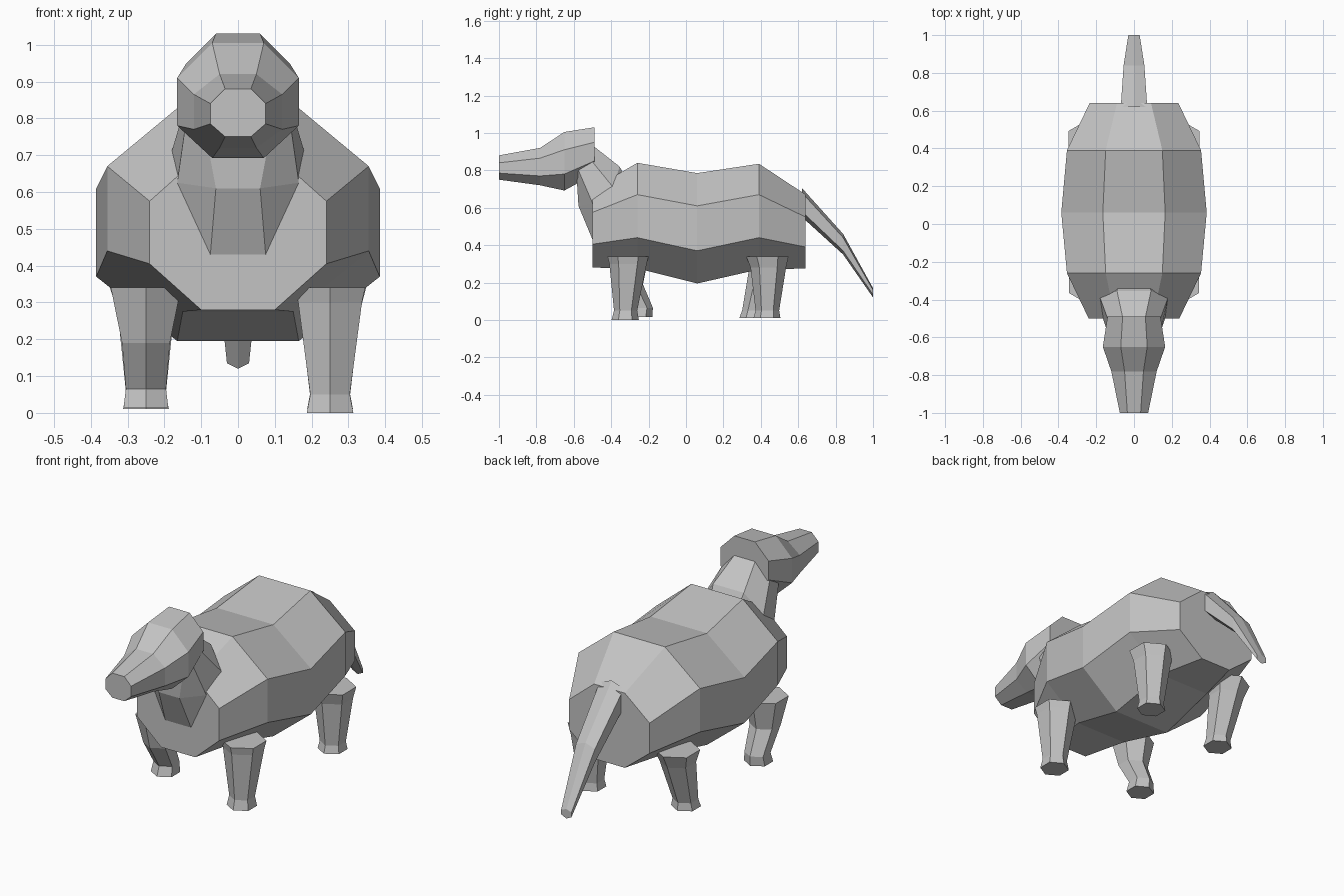
import bpy
import bmesh
import math

default_cube = bpy.data.objects.get("Cube")
if default_cube:
    bpy.data.objects.remove(default_cube, do_unlink=True)

GREY = (0.55, 0.55, 0.55, 1.0)
material = bpy.data.materials.new("plain grey")
material.use_nodes = True
material.diffuse_color = GREY
shader = next(n for n in material.node_tree.nodes if n.type == "BSDF_PRINCIPLED")
shader.inputs["Base Color"].default_value = GREY
shader.inputs["Roughness"].default_value = 0.8


def loft(name, rings):
    """Join closed rings of points into a capped, flat-shaded tube."""
    bm = bmesh.new()
    loops = [[bm.verts.new(point) for point in ring] for ring in rings]
    count = len(loops[0])
    for lower, upper in zip(loops, loops[1:]):
        for i in range(count):
            j = (i + 1) % count
            bm.faces.new((lower[i], lower[j], upper[j], upper[i]))
    bm.faces.new(loops[0])
    bm.faces.new(loops[-1])
    bmesh.ops.recalc_face_normals(bm, faces=bm.faces)
    mesh = bpy.data.meshes.new(name)
    bm.to_mesh(mesh)
    bm.free()
    mesh.materials.append(material)
    obj = bpy.data.objects.new(name, mesh)
    bpy.context.collection.objects.link(obj)
    return obj


def mirrored(half):
    """Complete a half ring, listed from top to bottom, across x = 0."""
    return half + [(-x, y, z) for x, y, z in reversed(half) if x > 0]


def octagon(y, inner, outer, top, upper, lower, bottom):
    """Upright eight-sided section at a given depth."""
    return mirrored([(inner, y, top), (outer, y, upper),
                     (outer, y, lower), (inner, y, bottom)])


def hexagon(x, y, z, radius):
    """Level six-sided leg section with corners facing front and back."""
    return [(x + radius * math.sin(i * math.pi / 3),
             y + radius * math.cos(i * math.pi / 3), z) for i in range(6)]


# Barrel-shaped body with raised shoulders and hips
loft("body", [
    octagon(-0.5, 0.10, 0.24, 0.70, 0.575, 0.405, 0.28),
    octagon(-0.26, 0.15, 0.355, 0.84, 0.67, 0.44, 0.275),
    octagon(0.06, 0.165, 0.385, 0.785, 0.61, 0.37, 0.195),
    octagon(0.39, 0.15, 0.355, 0.835, 0.67, 0.44, 0.27),
    octagon(0.64, 0.09, 0.235, 0.67, 0.55, 0.39, 0.275),
])

# Head tapering into a long snout
loft("head", [
    octagon(-1.0, 0.035, 0.075, 0.88, 0.84, 0.785, 0.75),
    octagon(-0.78, 0.05, 0.12, 0.92, 0.865, 0.77, 0.72),
    octagon(-0.65, 0.07, 0.165, 1.005, 0.91, 0.78, 0.692),
    octagon(-0.49, 0.06, 0.14, 1.03, 0.95, 0.85, 0.78),
])

# Bent neck running from the chest up into the head
loft("neck", [
    mirrored([(0.07, -0.28, 0.68), (0.14, -0.33, 0.56),
              (0.11, -0.48, 0.45), (0.075, -0.5, 0.43)]),
    mirrored([(0.09, -0.355, 0.82), (0.18, -0.39, 0.71),
              (0.165, -0.5, 0.625), (0.06, -0.575, 0.61)]),
    mirrored([(0.06, -0.495, 0.93), (0.14, -0.5, 0.845),
              (0.14, -0.575, 0.80), (0.09, -0.585, 0.77)]),
])

# Drooping tail with a ridge along the top and bottom
loft("tail", [
    mirrored([(0, y, top), (width, y, upper), (width, y, lower), (0, y, bottom)])
    for y, width, top, upper, lower, bottom in (
        (0.62, 0.07, 0.705, 0.68, 0.58, 0.55),
        (0.84, 0.055, 0.46, 0.44, 0.37, 0.35),
        (1.0, 0.03, 0.17, 0.16, 0.135, 0.12))
])

# Legs: each row gives height, depth and radius from hip to sole
FRONT_STRAIGHT = [(0.34, -0.31, 0.11), (0.30, -0.31, 0.10),
                  (0.05, -0.323, 0.062), (0, -0.325, 0.073)]
FRONT_BENT = [(0.34, -0.31, 0.11), (0.19, -0.305, 0.075),
              (0.065, -0.24, 0.063), (0.015, -0.25, 0.07)]
HIND_STRAIGHT = [(0.34, 0.435, 0.113), (0.28, 0.44, 0.095),
                 (0.05, 0.435, 0.063), (0.01, 0.433, 0.072)]
HIND_FORWARD = [(0.34, 0.435, 0.113), (0.27, 0.425, 0.088),
                (0.05, 0.362, 0.062), (0.01, 0.357, 0.072)]

for name, side, profile in (("front_left_leg", 1, FRONT_STRAIGHT),
                            ("front_right_leg", -1, FRONT_BENT),
                            ("hind_left_leg", 1, HIND_STRAIGHT),
                            ("hind_right_leg", -1, HIND_FORWARD)):
    loft(name, [hexagon(side * 0.25, y, z, radius) for z, y, radius in profile])
